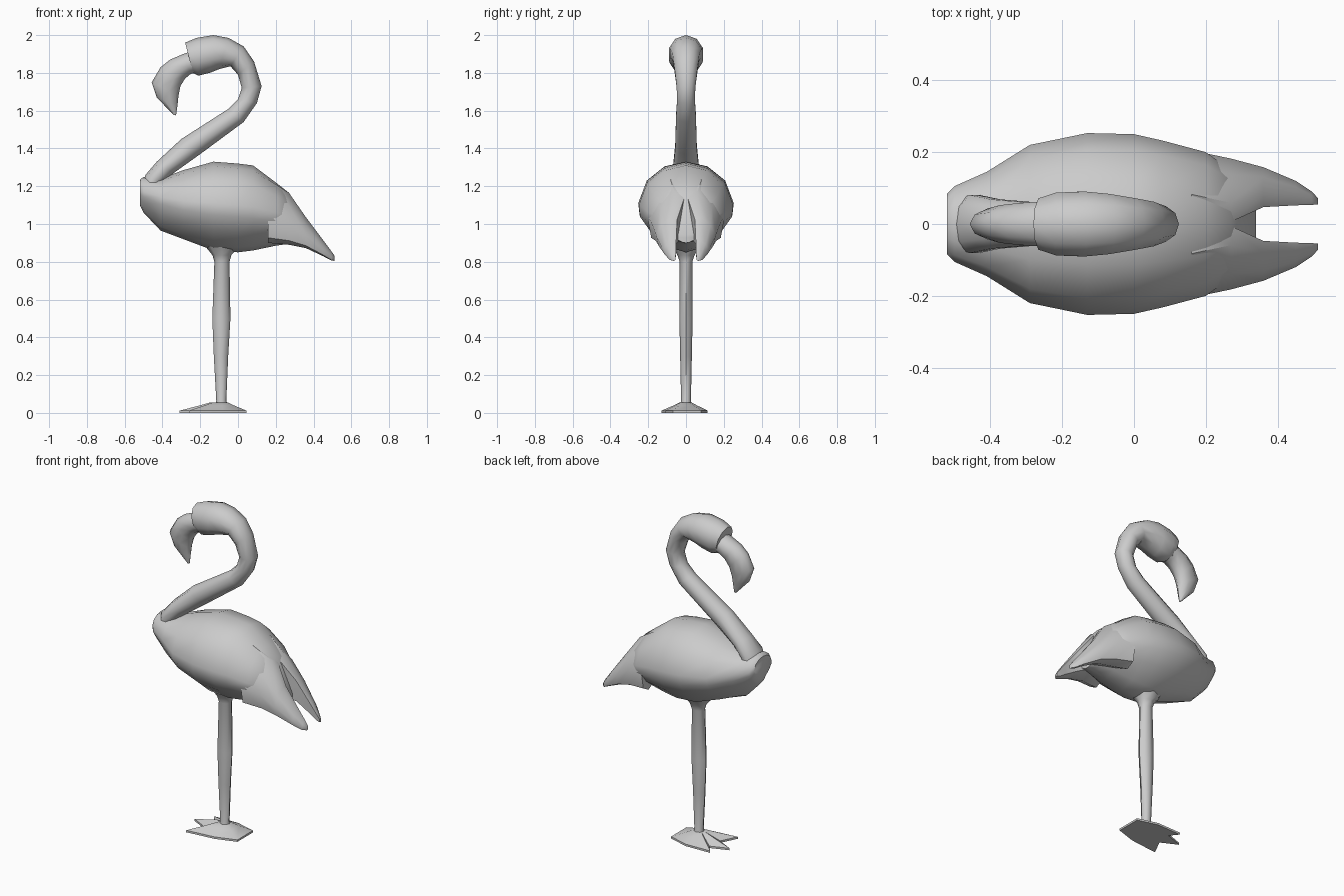
import bpy, bmesh, math
from mathutils import Vector

if "Cube" in bpy.data.objects:
    bpy.data.objects.remove(bpy.data.objects["Cube"])

grey = bpy.data.materials.new("plain grey")
grey.diffuse_color = (0.6, 0.6, 0.6, 1)
grey.use_nodes = True
grey.node_tree.nodes["Principled BSDF"].inputs["Base Color"].default_value = grey.diffuse_color


def loft(name, rings, mirror=False, angle=50):
    """Skin a list of closed rings and cap both ends."""
    bm = bmesh.new()
    vs = [[bm.verts.new(p) for p in r] for r in rings]
    n = len(rings[0])
    for a, b in zip(vs, vs[1:]):
        for i in range(n):
            j = (i + 1) % n
            bm.faces.new((a[i], a[j], b[j], b[i]))
    bm.faces.new(vs[0])
    bm.faces.new(vs[-1])
    if mirror:
        g = bmesh.ops.duplicate(bm, geom=bm.verts[:] + bm.edges[:] + bm.faces[:])["geom"]
        for v in g:
            if isinstance(v, bmesh.types.BMVert):
                v.co.y *= -1
    bmesh.ops.recalc_face_normals(bm, faces=bm.faces[:])
    me = bpy.data.meshes.new(name)
    bm.to_mesh(me)
    bm.free()
    me.materials.append(grey)
    ob = bpy.data.objects.new(name, me)
    bpy.context.collection.objects.link(ob)
    bpy.ops.object.select_all(action='DESELECT')
    ob.select_set(True)
    bpy.context.view_layer.objects.active = ob
    bpy.ops.object.shade_smooth_by_angle(angle=math.radians(angle))
    return ob


# Body: x, top, widest height, bottom, half width
HALF = [(0, 1), (.45, .9), (.82, .6), (1, .12), (.97, -.15), (.75, -.5), (.36, -.88), (0, -1)]
OUTLINE = HALF + [(-y, z) for y, z in HALF[-2:0:-1]]


def body_ring(x, top, mid, bot, w):
    return [(x, y * w, mid + z * ((top - mid) if z > 0 else (mid - bot))) for y, z in OUTLINE]


loft("body", [body_ring(*s) for s in [
    (-.52, 1.235, 1.17, 1.10, .085), (-.50, 1.25, 1.16, 1.06, .105),
    (-.41, 1.24, 1.13, .965, .145), (-.29, 1.285, 1.10, .92, .22),
    (-.13, 1.33, 1.08, .86, .253), (0, 1.32, 1.07, .85, .25),
    (.08, 1.31, 1.06, .86, .232), (.20, 1.22, 1.04, .885, .20),
    (.27, 1.165, 1.02, .895, .15), (.34, .95, .925, .90, .05)]])


# Folded wing tips either side of the tail notch: x, inner y, outer y, low, top
def wing_ring(x, yi, yo, zl, zt):
    d, h = yo - yi, zt - zl
    return [(x, yi, zt - .06 * h), (x, yi + .3 * d, zt), (x, yi + .75 * d, zl + .75 * h),
            (x, yo, zl + .42 * h), (x, yo - .12 * d, zl + .08 * h),
            (x, yi + .6 * d, zl), (x, yi + .05 * d, zl + .15 * h)]


loft("wing_tips", [wing_ring(*s) for s in [
    (.16, .03, .205, .90, 1.235), (.27, .006, .182, .89, 1.165),
    (.36, .047, .158, .872, 1.035), (.45, .052, .12, .83, .915),
    (.495, .053, .09, .806, .855), (.512, .055, .072, .805, .83)]], mirror=True)


# Neck, head and beak: ring from an inner and an outer point plus half width
def tube_ring(x1, z1, x2, z2, w, n=10):
    a, b = Vector((x1, 0, z1)), Vector((x2, 0, z2))
    c, r = (a + b) / 2, (b - a) / 2
    return [c + r * math.cos(t) + Vector((0, w * math.sin(t), 0))
            for t in (math.tau * i / n for i in range(n))]


loft("neck_and_head", [tube_ring(*s) for s in [
    (-.512, 1.20, -.42, 1.15, .075), (-.49, 1.26, -.40, 1.215, .085),
    (-.43, 1.33, -.34, 1.27, .072), (-.30, 1.45, -.20, 1.37, .06),
    (-.05, 1.61, .03, 1.54, .055), (.0, 1.66, .10, 1.64, .05),
    (.02, 1.72, .125, 1.73, .052), (.0, 1.79, .085, 1.86, .065),
    (-.04, 1.835, .03, 1.94, .075), (-.10, 1.82, -.05, 1.985, .088),
    (-.15, 1.80, -.13, 2.0, .095), (-.21, 1.785, -.22, 1.985, .092),
    (-.24, 1.80, -.28, 1.96, .075)]])
loft("beak", [tube_ring(*s) for s in [
    (-.22, 1.80, -.26, 1.91, .065), (-.25, 1.795, -.29, 1.90, .065),
    (-.28, 1.77, -.36, 1.87, .06), (-.305, 1.73, -.41, 1.83, .055),
    (-.315, 1.68, -.457, 1.75, .045), (-.32, 1.63, -.43, 1.67, .03),
    (-.328, 1.575, -.342, 1.578, .006)]])


# Leg column: z, left x, right x, half depth
def leg_ring(z, x1, x2, w, n=8):
    return [((x1 + x2) / 2 + (x2 - x1) / 2 * math.cos(t), w * math.sin(t), z)
            for t in (math.tau * i / n for i in range(n))]


loft("leg", [leg_ring(*s) for s in [
    (.03, -.125, -.05, .035), (.065, -.115, -.062, .026), (.30, -.128, -.052, .031),
    (.50, -.136, -.04, .035), (.80, -.125, -.045, .034), (.835, -.135, -.035, .045),
    (.89, -.18, .01, .08)]])

# Webbed foot: three toes towards -x, rising to the ankle
PLAN = [(.045, -.07), (.045, .08), (-.08, .115), (-.24, .11), (-.20, .06), (-.31, .02),
        (-.21, -.03), (-.26, -.13), (-.08, -.11)]


def foot_ring(z, s):
    return [(-.09 + (x + .09) * s, y * s, z) for x, y in PLAN]


loft("foot", [foot_ring(0, 1), foot_ring(.012, 1), foot_ring(.04, .5), foot_ring(.056, .25)], angle=35)
